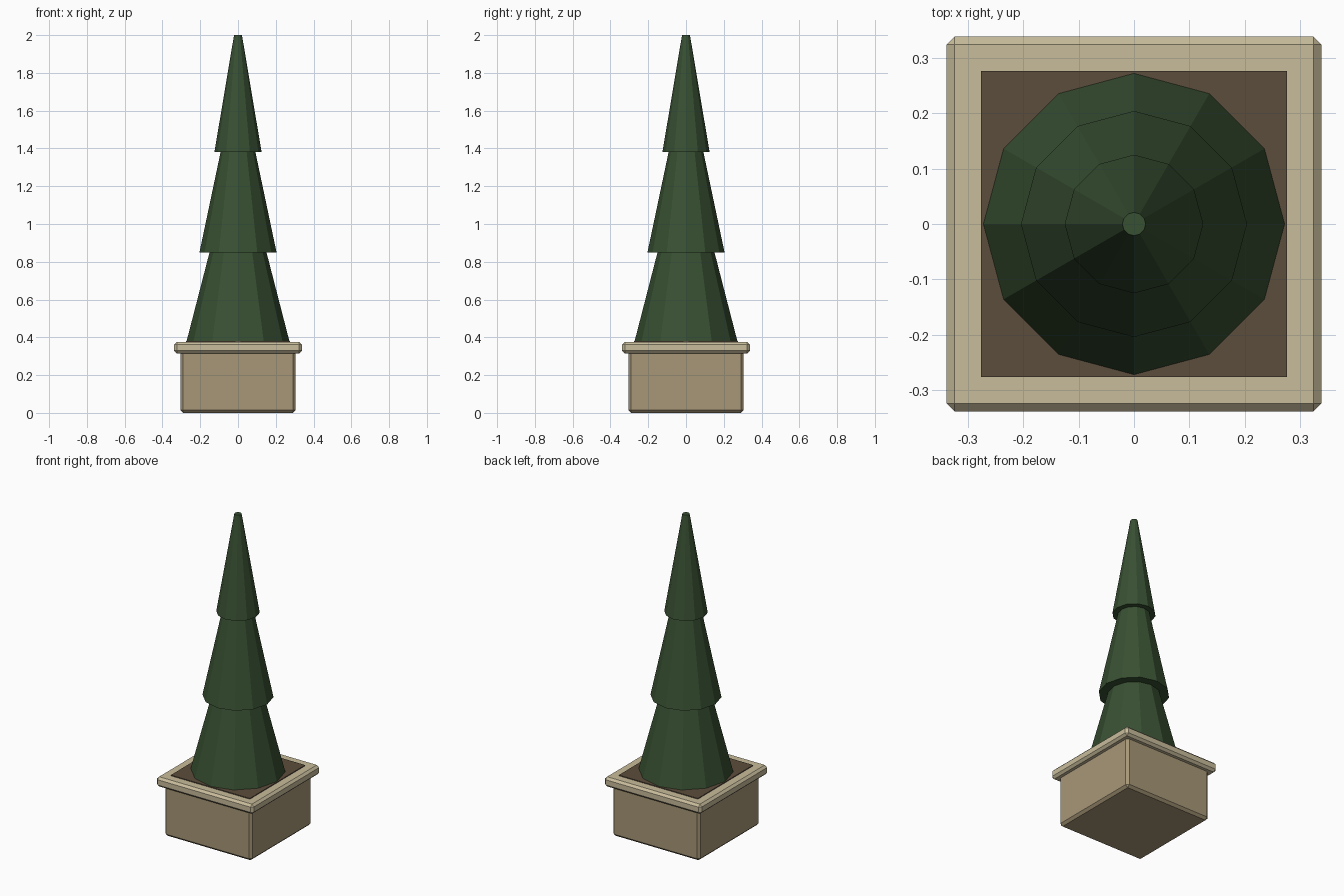
import bpy

if "Cube" in bpy.data.objects:
    bpy.data.objects.remove(bpy.data.objects["Cube"])


def material(name, rgb):
    """Flat colour from 0-255 sRGB, stored as linear."""
    lin = [((c / 255 + 0.055) / 1.055) ** 2.4 for c in rgb]
    m = bpy.data.materials.new(name)
    m.diffuse_color = (*lin, 1)
    m.use_nodes = True
    m.node_tree.nodes["Principled BSDF"].inputs["Base Color"].default_value = m.diffuse_color
    return m


tan = material("tan planter", (167, 151, 119))
cream = material("cream rim", (200, 188, 155))
brown = material("brown soil", (92, 77, 60))
green = material("dark green foliage", (56, 80, 50))


def box(name, half, z0, z1, mat, bevel=0):
    bpy.ops.mesh.primitive_cube_add(size=1, location=(0, 0, (z0 + z1) / 2))
    ob = bpy.context.object
    ob.name = name
    ob.scale = (2 * half, 2 * half, z1 - z0)
    bpy.ops.object.transform_apply(location=False, rotation=False, scale=True)
    ob.data.materials.append(mat)
    if bevel:
        mod = ob.modifiers.new("chamfer", 'BEVEL')
        mod.width = bevel
        mod.segments = 1
    return ob


def tier(name, r0, r1, z0, z1):
    bpy.ops.mesh.primitive_cone_add(vertices=12, radius1=r0, radius2=r1,
                                    depth=z1 - z0, location=(0, 0, (z0 + z1) / 2))
    ob = bpy.context.object
    ob.name = name
    ob.data.materials.append(green)
    return ob


# Square planter with overhanging rim and soil
box("planter_box", 0.305, 0.0, 0.335, tan, 0.015)
box("planter_rim", 0.338, 0.315, 0.376, cream, 0.014)
box("soil", 0.276, 0.35, 0.381, brown)

# Three overlapping twelve-sided foliage tiers
tier("foliage_lower", 0.272, 0.112, 0.38, 1.0)
tier("foliage_middle", 0.204, 0.067, 0.85, 1.50)
tier("foliage_top", 0.125, 0.021, 1.38, 2.0)
